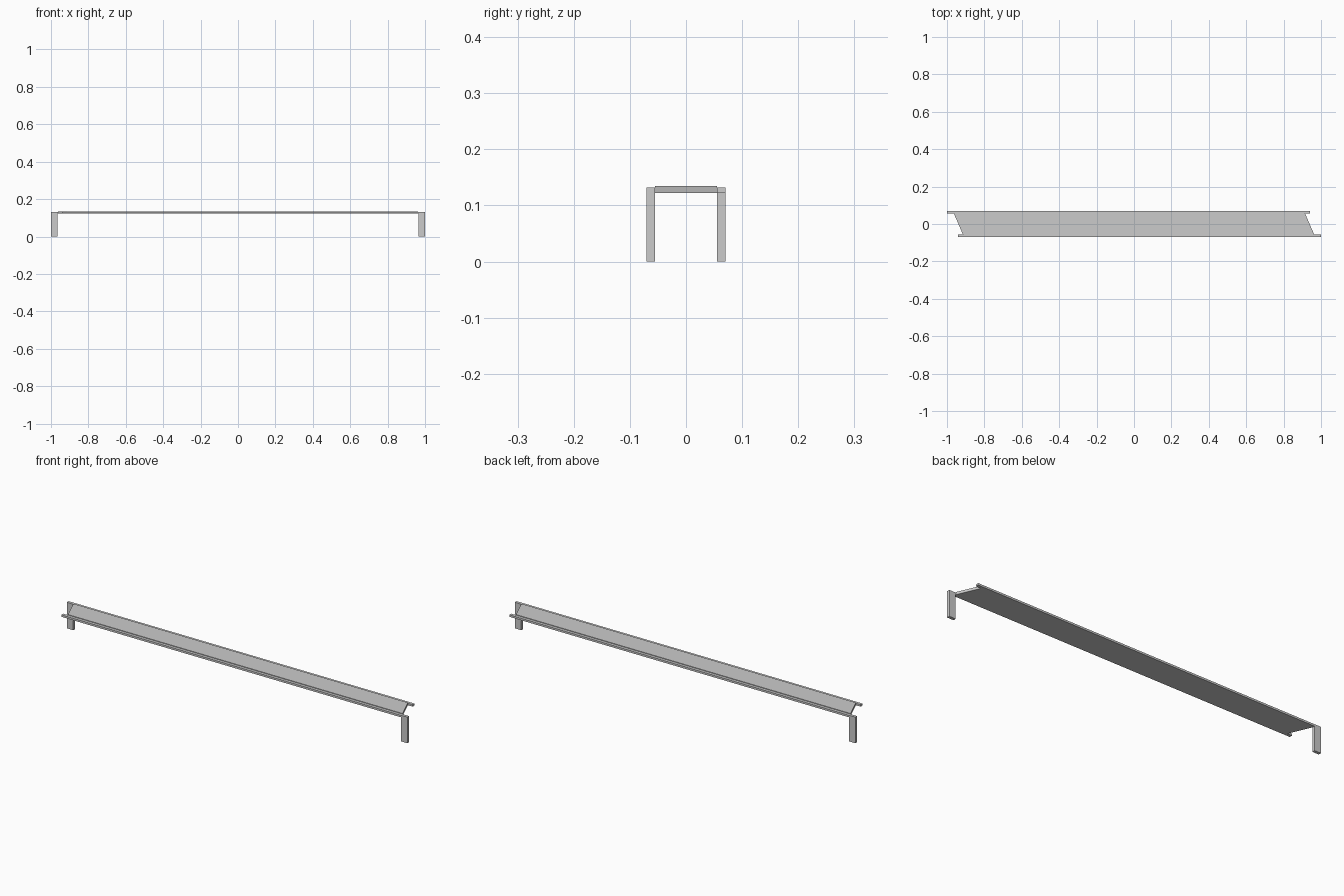
import bpy

if "Cube" in bpy.data.objects:
    bpy.data.objects.remove(bpy.data.objects["Cube"])

RAIL_OUT, RAIL_IN = 0.0705, 0.0555
RAIL_LOW, RAIL_TOP, DECK_TOP = 0.122, 0.132, 0.135


def prism(name, outline, z0, z1):
    """Extrude a counter-clockwise plan outline from z0 to z1."""
    n = len(outline)
    verts = [(x, y, z) for z in (z0, z1) for x, y in outline]
    faces = [tuple(reversed(range(n))), tuple(range(n, 2 * n))]
    faces += [(i, (i + 1) % n, n + (i + 1) % n, n + i) for i in range(n)]
    mesh = bpy.data.meshes.new(name)
    mesh.from_pydata(verts, [], faces)
    obj = bpy.data.objects.new(name, mesh)
    bpy.context.collection.objects.link(obj)
    return obj


def box(name, x0, x1, y0, y1, z0, z1):
    return prism(name, [(x0, y0), (x1, y0), (x1, y1), (x0, y1)], z0, z1)


# Skewed deck panel, slightly proud of the rails
prism("deck", [(-0.915, -RAIL_IN), (0.963, -RAIL_IN),
               (0.915, RAIL_IN), (-0.963, RAIL_IN)], RAIL_LOW, DECK_TOP)

# Rail and leg on each side; the back pair is the front pair turned half round
for side, s in (("front", 1), ("back", -1)):
    def turned(part, x0, x1, z0, z1):
        xs = sorted((s * x0, s * x1))
        ys = sorted((-s * RAIL_OUT, -s * RAIL_IN))
        box(f"{side}_{part}", *xs, *ys, z0, z1)

    turned("rail", -0.942, 1.0, RAIL_LOW, RAIL_TOP)
    turned("leg", 0.964, 1.0, 0.0, RAIL_LOW)
